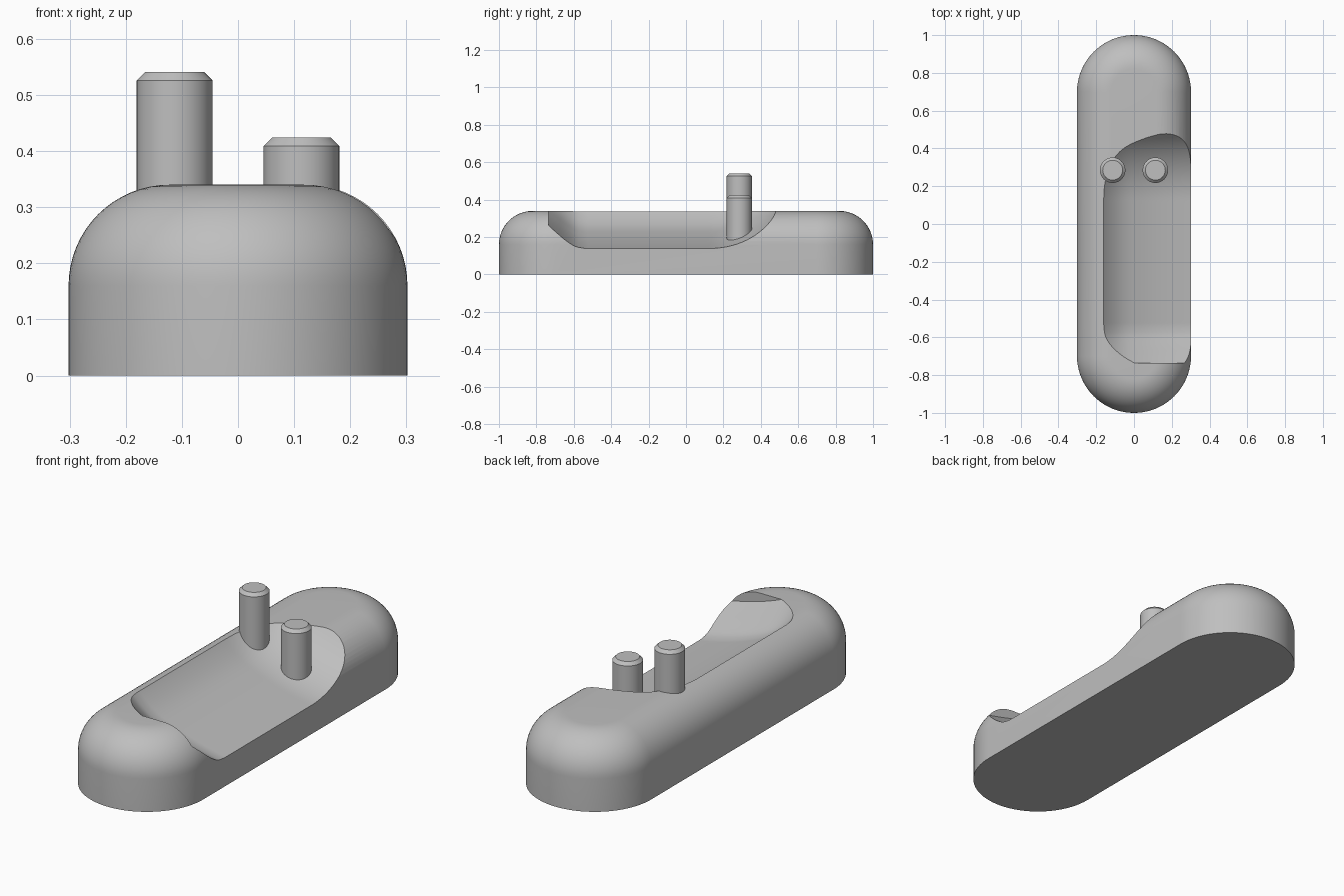
import bpy
import bmesh
import math

old = bpy.data.objects.get("Cube")
if old:
    bpy.data.objects.remove(old, do_unlink=True)

grey = bpy.data.materials.new("plain_grey")
grey.use_nodes = True
COLOUR = (0.52, 0.52, 0.52, 1)
grey.diffuse_color = COLOUR
grey.node_tree.nodes["Principled BSDF"].inputs["Base Color"].default_value = COLOUR

HALF_W, HEIGHT, FILLET = 0.302, 0.34, 0.18
HALF_STRAIGHT = 1 - HALF_W


def make_object(name, bm):
    bmesh.ops.recalc_face_normals(bm, faces=bm.faces)
    mesh = bpy.data.meshes.new(name)
    bm.to_mesh(mesh)
    bm.free()
    mesh.materials.append(grey)
    obj = bpy.data.objects.new(name, mesh)
    bpy.context.collection.objects.link(obj)
    return obj


def activate(obj):
    bpy.ops.object.select_all(action='DESELECT')
    obj.select_set(True)
    bpy.context.view_layer.objects.active = obj


def loft(name, rings):
    """Skin a stack of rings and cap both ends."""
    bm = bmesh.new()
    loops = [[bm.verts.new(p) for p in ring] for ring in rings]
    n = len(loops[0])
    for a, b in zip(loops, loops[1:]):
        for i in range(n):
            j = (i + 1) % n
            bm.faces.new((a[i], a[j], b[j], b[i]))
    bm.faces.new(loops[0])
    bm.faces.new(loops[-1])
    return make_object(name, bm)


def stadium(radius, z, steps=40):
    """Rounded-end outline running along y."""
    points = []
    for side in (1, -1):
        for i in range(steps + 1):
            a = math.pi * i / steps
            points.append((side * radius * math.cos(a),
                           side * (HALF_STRAIGHT + radius * math.sin(a)), z))
    return points


def curve_value(points, t):
    """Smooth curve through a few (position, height) points."""
    def slope(i):
        a, b = points[max(i - 1, 0)], points[min(i + 1, len(points) - 1)]
        return (b[1] - a[1]) / (b[0] - a[0])
    t = min(max(t, points[0][0]), points[-1][0])
    i = 0
    while i < len(points) - 2 and t > points[i + 1][0]:
        i += 1
    (x0, y0), (x1, y1) = points[i], points[i + 1]
    d = x1 - x0
    u = (t - x0) / d
    return (y0 * (1 + 2 * u) * (1 - u) ** 2 + slope(i) * d * u * (1 - u) ** 2
            + y1 * u * u * (3 - 2 * u) + slope(i + 1) * d * u * u * (u - 1))


# Body: upright rounded bar with a filleted top
rings = [stadium(HALF_W, 0)]
for k in range(17):
    a = math.pi / 2 * k / 16
    rings.append(stadium(HALF_W - FILLET * (1 - math.cos(a)),
                         HEIGHT - FILLET * (1 - math.sin(a))))
body = loft("body", rings)

# Pocket: scooped floor, open on one side, rising towards both ends
ACROSS = [(-0.25, 0.5), (-0.2, 0.395), (-0.16, 0.335), (-0.075, 0.262),
          (0.03, 0.213), (0.15, 0.174), (0.3, 0.14), (0.4, 0.125)]
FRONT_RISE = [(0, 0), (0.05, 0.01), (0.1, 0.04), (0.15, 0.08), (0.2, 0.12)]
FRONT_Y, BACK_Y, BACK_R = -0.54, 0.13, 0.45
Y_MIN, Y_MAX, X_MIN, X_MAX = -0.735, 0.56, -0.25, 0.4


def floor_height(x, y):
    z = curve_value(ACROSS, x)
    if y < FRONT_Y:
        z += curve_value(FRONT_RISE, FRONT_Y - y)
    elif y > BACK_Y:
        z += BACK_R - math.sqrt(max(BACK_R ** 2 - (y - BACK_Y) ** 2, 0))
    return z


bm = bmesh.new()
bmesh.ops.create_grid(bm, x_segments=40, y_segments=80, size=0.5)
for v in bm.verts:
    x = X_MIN + (v.co.x + 0.5) * (X_MAX - X_MIN)
    y = Y_MIN + (v.co.y + 0.5) * (Y_MAX - Y_MIN)
    v.co = (x, y, floor_height(x, y))
lid = bmesh.ops.extrude_face_region(bm, geom=bm.faces[:], use_keep_orig=True)
for v in lid["geom"]:
    if isinstance(v, bmesh.types.BMVert):
        v.co.z = 1
cutter = make_object("pocket_cutter", bm)

cut = body.modifiers.new("pocket", 'BOOLEAN')
cut.operation = 'DIFFERENCE'
cut.solver = 'EXACT'
cut.object = cutter
activate(body)
bpy.ops.object.modifier_apply(modifier=cut.name)
bpy.data.objects.remove(cutter, do_unlink=True)


# Pins: chamfered pegs standing in the pocket
def pin(name, x, top, radius=0.0675, chamfer=0.015, sides=48):
    def ring(r, z):
        return [(x + r * math.cos(2 * math.pi * i / sides),
                 0.285 + r * math.sin(2 * math.pi * i / sides), z)
                for i in range(sides)]
    return loft(name, [ring(radius, 0.1), ring(radius, top - chamfer),
                       ring(radius - chamfer, top)])


tall_pin = pin("tall_pin", -0.113, 0.541)
short_pin = pin("short_pin", 0.113, 0.424)

for obj in (body, tall_pin, short_pin):
    activate(obj)
    bpy.ops.object.shade_smooth_by_angle(angle=math.radians(25))
